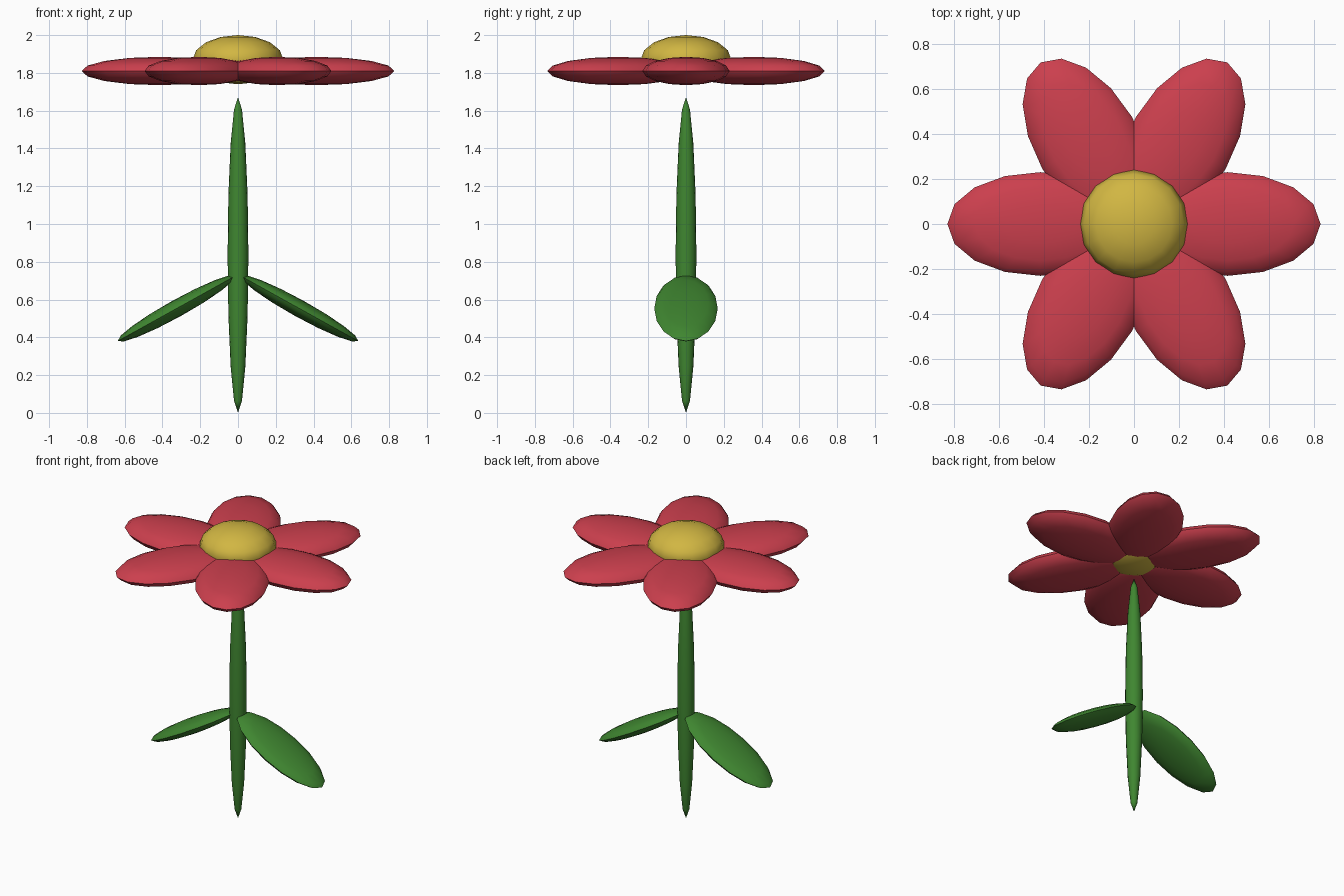
import bpy, math
from mathutils import Matrix, Vector

if "Cube" in bpy.data.objects:
    bpy.data.objects.remove(bpy.data.objects["Cube"])


def colour(name, rgb):
    m = bpy.data.materials.new(name)
    m.diffuse_color = (*rgb, 1)
    m.use_nodes = True
    m.node_tree.nodes["Principled BSDF"].inputs["Base Color"].default_value = m.diffuse_color
    return m


RED = colour("petal red", (0.60, 0.05, 0.075))
YELLOW = colour("centre yellow", (0.64, 0.47, 0.055))
GREEN = colour("leaf green", (0.05, 0.24, 0.03))


def ellipsoid(name, centre, radii, mat, tilt=0.0, turn=0.0):
    """Stretched sphere, tilted about y and then turned about the z axis."""
    bpy.ops.mesh.primitive_uv_sphere_add(segments=16, ring_count=8, radius=1)
    ob = bpy.context.object
    ob.name = name
    ob.data.transform(Matrix.Rotation(turn, 4, 'Z')
                      @ Matrix.Translation(Vector(centre))
                      @ Matrix.Rotation(tilt, 4, 'Y')
                      @ Matrix.Diagonal((*radii, 1)))
    ob.data.materials.append(mat)
    bpy.ops.object.shade_smooth_by_angle(angle=math.radians(40))
    return ob


# Stem, pointed at both ends
ellipsoid("stem", (0, 0, 0.835), (0.055, 0.055, 0.835), GREEN)

# Two drooping leaves
for i, side in enumerate(("right", "left")):
    ellipsoid(side + "_leaf", (0.325, 0, 0.553), (0.356, 0.168, 0.046), GREEN,
              tilt=math.radians(29), turn=i * math.pi)

# Ring of six petals
for i in range(6):
    ellipsoid(f"petal_{i + 1}", (0.415, 0, 1.81), (0.413, 0.23, 0.075), RED,
              turn=i * math.pi / 3)

# Domed flower centre
ellipsoid("flower_centre", (0, 0, 1.87), (0.24, 0.24, 0.13), YELLOW)
